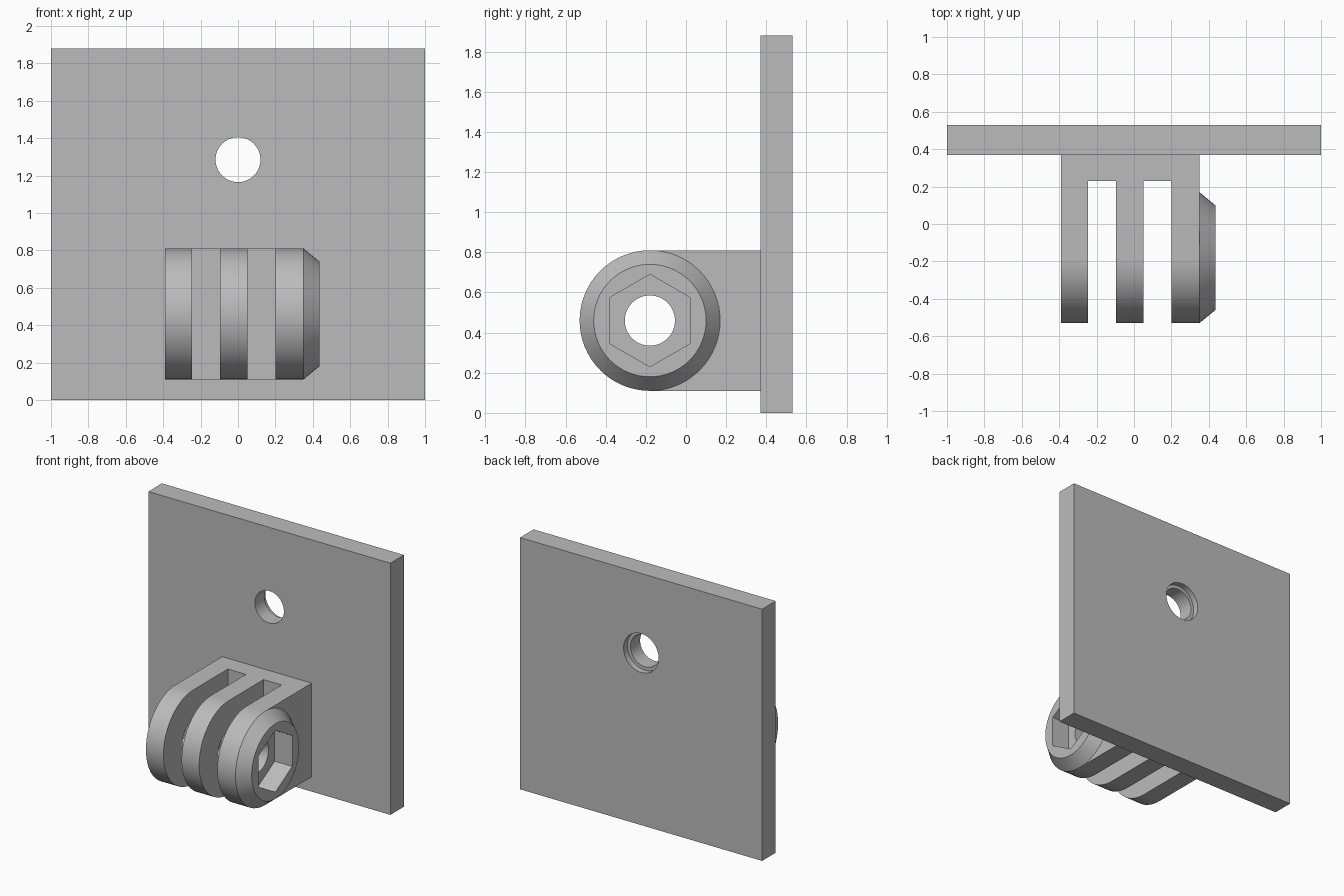
import bpy
import bmesh
from math import cos, sin, pi, radians

cube = bpy.data.objects.get("Cube")
if cube:
    bpy.data.objects.remove(cube, do_unlink=True)

grey = bpy.data.materials.new("plain grey")
grey.use_nodes = True
grey.diffuse_color = (0.5, 0.5, 0.5, 1)
grey.node_tree.nodes["Principled BSDF"].inputs["Base Color"].default_value = (0.5, 0.5, 0.5, 1)

SIDES = 64
PIN_Y, PIN_Z, PIN_R = -0.18, 0.46, 0.35
PLATE_FRONT, PLATE_BACK, PLATE_TOP = 0.37, 0.53, 1.88
HOLE_Z = 1.285


def arc(cu, cv, r, n=SIDES, start=0.0, sweep=2 * pi, closed=True):
    """Points on a circle, or on part of one when not closed."""
    count = n if closed else n + 1
    return [(cu + r * cos(start + sweep * i / n), cv + r * sin(start + sweep * i / n))
            for i in range(count)]


def loft(name, axis, low, high, at_low, at_high=None):
    """Solid between two matching outlines placed along the x or y axis."""
    bm = bmesh.new()
    rings = []
    for d, outline in ((low, at_low), (high, at_high or at_low)):
        rings.append([bm.verts.new((d, u, v) if axis == "x" else (u, d, v)) for u, v in outline])
    a, b = rings
    n = len(a)
    bm.faces.new(a)
    bm.faces.new(b)
    for i in range(n):
        j = (i + 1) % n
        bm.faces.new((a[i], a[j], b[j], b[i]))
    bmesh.ops.recalc_face_normals(bm, faces=bm.faces)
    mesh = bpy.data.meshes.new(name)
    bm.to_mesh(mesh)
    bm.free()
    mesh.materials.append(grey)
    obj = bpy.data.objects.new(name, mesh)
    bpy.context.collection.objects.link(obj)
    return obj


def rect(u0, u1, v0, v1):
    return [(u0, v0), (u1, v0), (u1, v1), (u0, v1)]


def combine(target, tool, operation="DIFFERENCE"):
    """Apply a boolean and discard the tool."""
    mod = target.modifiers.new(operation.title(), "BOOLEAN")
    mod.operation = operation
    mod.solver = "EXACT"
    mod.object = tool
    bpy.context.view_layer.objects.active = target
    bpy.ops.object.modifier_apply(modifier=mod.name)
    bpy.data.objects.remove(tool, do_unlink=True)


# Back plate with a screw hole, stepped wider at the rear
plate = loft("back_plate", "y", PLATE_FRONT, PLATE_BACK, rect(-1, 1, 0, PLATE_TOP))
combine(plate, loft("screw_hole", "y", 0.2, 0.7, arc(0, HOLE_Z, 0.12)))
combine(plate, loft("screw_recess", "y", PLATE_BACK - 0.045, 0.7, arc(0, HOLE_Z, 0.145)))

# Hinge bracket: block with a rounded front end
rounded = arc(PIN_Y, PIN_Z, PIN_R, SIDES // 2, pi / 2, pi, closed=False)
rounded += [(PLATE_FRONT, PIN_Z - PIN_R), (PLATE_FRONT, PIN_Z + PIN_R)]
bracket = loft("hinge_bracket", "x", -0.39, 0.35, rounded)

# Tapered nut boss on the left end
boss = loft("nut_boss", "x", 0.35, 0.435,
            arc(PIN_Y, PIN_Z, PIN_R), arc(PIN_Y, PIN_Z, 0.28))
combine(bracket, boss, "UNION")

# Slots that separate the three prongs
for left in (-0.245, 0.05):
    combine(bracket, loft("slot", "x", left, left + 0.15, rect(-0.8, 0.23, -0.2, 1.1)))

# Bolt bore and hexagonal nut pocket
combine(bracket, loft("bolt_bore", "x", -0.6, 0.6, arc(PIN_Y, PIN_Z, 0.125)))
combine(bracket, loft("nut_pocket", "x", 0.29, 0.6, arc(PIN_Y, PIN_Z, 0.23, 6, pi / 2)))

# Smooth the round surfaces, keep the edges crisp
bpy.ops.object.select_all(action="DESELECT")
for obj in (plate, bracket):
    obj.select_set(True)
bpy.context.view_layer.objects.active = bracket
bpy.ops.object.shade_smooth_by_angle(angle=radians(25))
